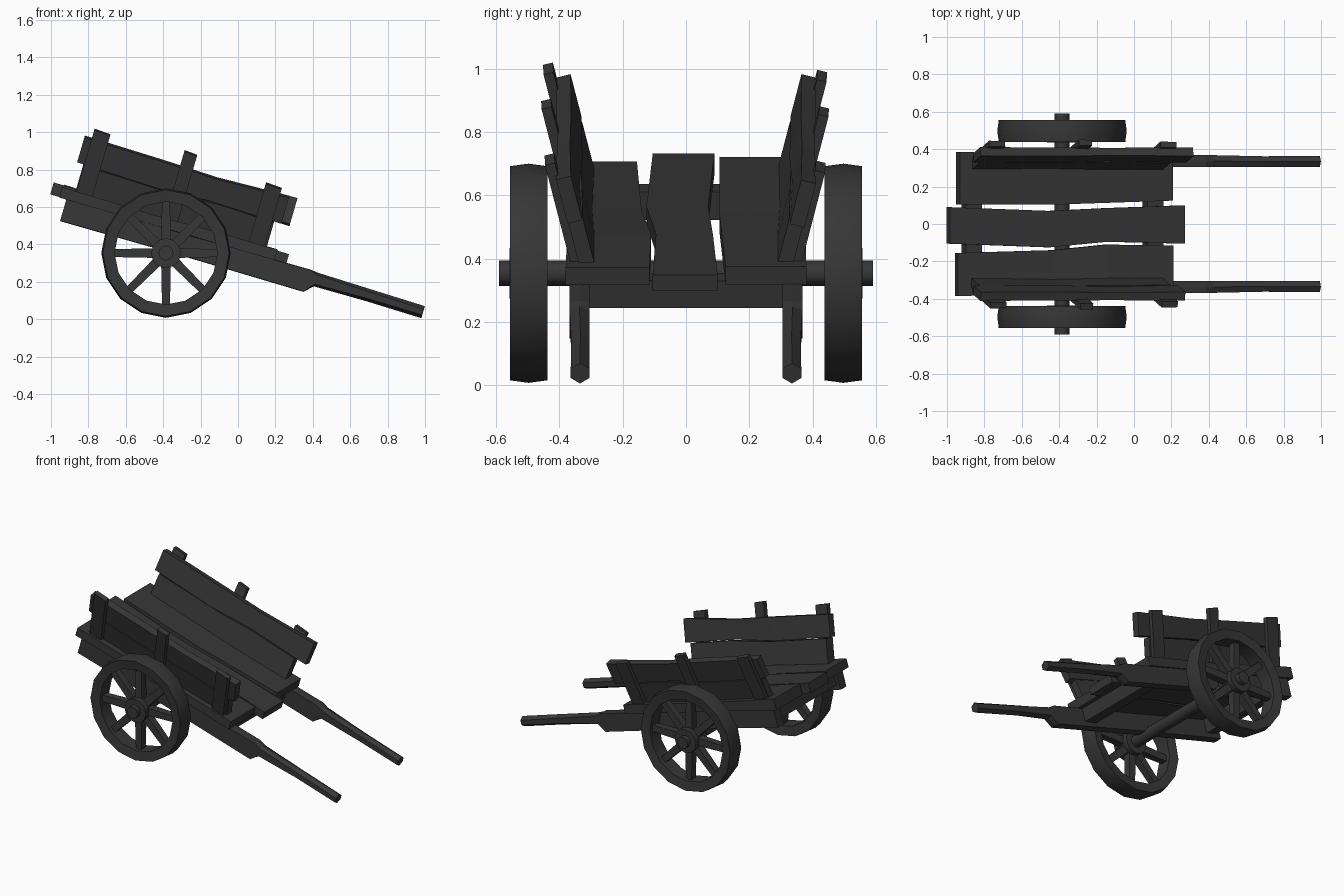
import bpy, bmesh, math
from mathutils import Matrix

if "Cube" in bpy.data.objects:
    bpy.data.objects.remove(bpy.data.objects["Cube"])

AX, AZ, R = -0.385, 0.354, 0.346          # axle position and wheel radius
CART = Matrix.Translation((AX, 0, 0.36)) @ Matrix.Rotation(math.radians(16.2), 4, 'Y')
WOOD = bpy.data.materials.new("dark_wood")
WOOD.diffuse_color = (0.038, 0.038, 0.038, 1)
WOOD.use_nodes = True
WOOD.node_tree.nodes["Principled BSDF"].inputs["Base Color"].default_value = WOOD.diffuse_color


def finish(name, bm, mat, smooth=False):
    bmesh.ops.recalc_face_normals(bm, faces=bm.faces)
    me = bpy.data.meshes.new(name)
    bm.to_mesh(me)
    bm.free()
    me.transform(mat)
    me.materials.append(WOOD)
    ob = bpy.data.objects.new(name, me)
    bpy.context.collection.objects.link(ob)
    if smooth:
        bpy.ops.object.select_all(action='DESELECT')
        ob.select_set(True)
        bpy.context.view_layer.objects.active = ob
        bpy.ops.object.shade_smooth_by_angle(angle=math.radians(32))
    return ob


def plank(name, sections, mat=CART, peaked=False):
    """Loft rectangles (x, y0, y1, z0, z1, [peak]) along x; a peak makes the section six-sided."""
    bm = bmesh.new()
    rings = []
    for x, a, b, c, d, *p in sections:
        if peaked:
            p, m = (p or [0.002])[0], (a + b) / 2
            pts = ((a, c + p), (m, c), (b, c + p), (b, d - p), (m, d), (a, d - p))
        else:
            pts = ((a, c), (b, c), (b, d), (a, d))
        rings.append([bm.verts.new((x, y, z)) for y, z in pts])
    n = len(rings[0])
    for r, q in zip(rings, rings[1:]):
        for i in range(n):
            j = (i + 1) % n
            bm.faces.new((r[i], r[j], q[j], q[i]))
    bm.faces.new(rings[0])
    bm.faces.new(rings[-1])
    return finish(name, bm, mat)


def ring(name, profile, sides, mat):
    """Revolve a closed (radius, y) profile about the y axis."""
    bm = bmesh.new()
    rows = []
    for k in range(sides):
        t = 2 * math.pi * k / sides
        rows.append([bm.verts.new((r * math.sin(t), y, -r * math.cos(t))) for r, y in profile])
    n = len(profile)
    for k in range(sides):
        a, b = rows[k], rows[(k + 1) % sides]
        for i in range(n):
            j = (i + 1) % n
            bm.faces.new((a[i], a[j], b[j], b[i]))
    return finish(name, bm, mat, smooth=True)


def rod(name, radius, length, sides, mat):
    bm = bmesh.new()
    bmesh.ops.create_cone(bm, cap_ends=True, segments=sides, radius1=radius, radius2=radius,
                          depth=length, matrix=Matrix.Rotation(math.pi / 2, 4, 'X'))
    return finish(name, bm, mat, smooth=True)


# Axle
rod("axle", 0.04, 1.18, 12, Matrix.Translation((AX, 0, AZ)))

for s, side in ((-1, "near"), (1, "far")):
    # Wheel: rim, hub, eight spokes
    wm = Matrix.Translation((AX, s * 0.497, AZ))
    ring(side + "_wheel_rim", [(0.275, -0.05), (R - 0.008, -0.059), (R, 0),
                               (R - 0.008, 0.059), (0.275, 0.05)], 16, wm)
    rod(side + "_wheel_hub", 0.08, 0.12, 12, wm)
    for k in range(8):
        m = wm @ Matrix.Rotation(k * math.pi / 4, 4, 'Y')
        plank(f"{side}_spoke_{k}", [(0.05, -0.026, 0.026, -0.026, 0.026),
                                    (0.29, -0.022, 0.022, -0.021, 0.021)], m)

    # Long side rail narrowing into a six-sided handle
    a, b = s * 0.305, s * 0.368
    plank(side + "_rail", [(-0.59, a, b, 0.0, 0.125), (0.1, a, b, 0.004, 0.12),
                           (0.765, a, b, 0.0, 0.125), (0.81, a, b, 0.044, 0.12, 0.012),
                           (1.1, a, b - s * 0.006, 0.046, 0.114, 0.016),
                           (1.41, a, b - s * 0.004, 0.041, 0.108, 0.018)], peaked=True)

    # Leaning side boards and their stakes
    lean = (CART @ Matrix.Translation((0, s * 0.29, 0.178))
            @ Matrix.Rotation(math.radians(-14 * s), 4, 'X'))
    end = 0.595 if s > 0 else 0.55
    t = s * 0.048
    plank(side + "_lower_board", [(-0.555, 0, t, 0.0, 0.158), (-0.1, s * 0.006, t, 0.0, 0.147),
                                  (0.2, 0, t, 0.0, 0.16), (0.51, 0, t, 0.0, 0.15)], lean)
    plank(side + "_upper_board", [(-0.59, 0, t, 0.166, 0.308), (-0.15, 0, t, 0.152, 0.3),
                                  (0.15, s * 0.006, t, 0.165, 0.292),
                                  (end, 0, t, 0.155, 0.304)], lean)
    for i, (u, w, top) in enumerate(((-0.505, 0.09, 0.37), (-0.02, 0.072, 0.395),
                                     (0.455, 0.09, 0.35))):
        top -= 0.025 * (s > 0)
        plank(f"{side}_stake_{i}", [(u - w / 2, s * 0.042, s * 0.074, 0.0, top),
                                    (u + w / 2, s * 0.042, s * 0.074, 0.0, top - 0.006)], lean)

# Floor planks
plank("floor_plank_middle", [(-0.68, -0.105, 0.09, 0.123, 0.19), (-0.12, -0.125, 0.07, 0.122, 0.178),
                             (0.2, -0.095, 0.085, 0.12, 0.18), (0.635, -0.105, 0.1, 0.12, 0.172)])
plank("floor_plank_far", [(-0.625, 0.105, 0.385, 0.12, 0.194), (-0.05, 0.105, 0.375, 0.12, 0.178),
                          (0.565, 0.125, 0.38, 0.12, 0.18)])
plank("floor_plank_near", [(-0.63, -0.385, -0.155, 0.12, 0.178), (-0.1, -0.375, -0.14, 0.12, 0.172),
                           (0.2, -0.375, -0.11, 0.12, 0.178), (0.57, -0.38, -0.115, 0.12, 0.178)])

# Crossbeams between the rails
plank("front_crossbeam", [(0.44, -0.31, 0.31, 0.03, 0.122), (0.53, -0.31, 0.31, 0.034, 0.122)])
plank("rear_crossbeam", [(-0.57, -0.31, 0.31, 0.035, 0.122), (-0.48, -0.31, 0.31, 0.03, 0.122)])
